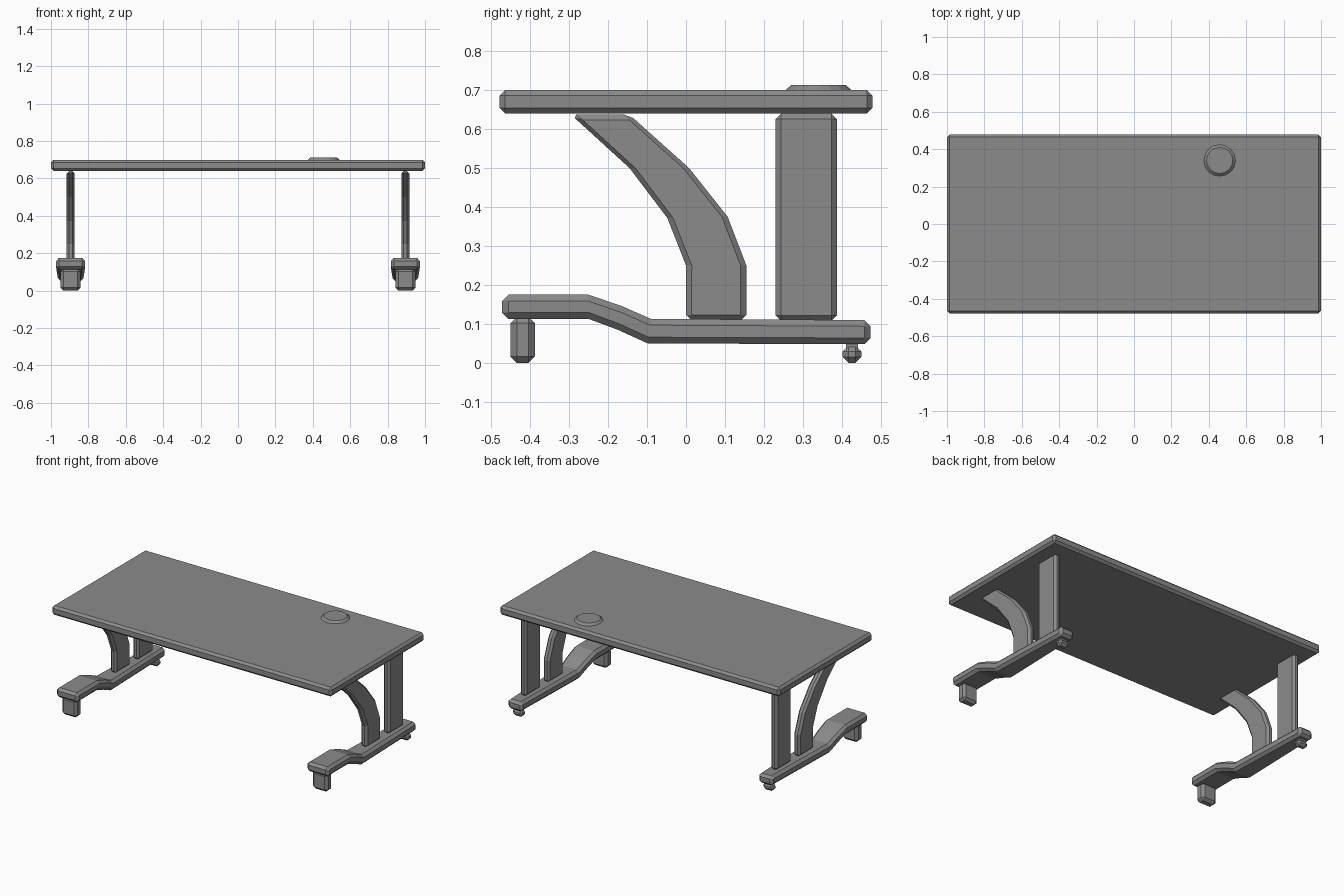
import bpy, bmesh, math

cube = bpy.data.objects.get("Cube")
if cube:
    bpy.data.objects.remove(cube, do_unlink=True)

grey = bpy.data.materials.new("mid grey")
grey.use_nodes = True
COLOUR = (0.26, 0.26, 0.26, 1)
grey.diffuse_color = COLOUR
grey.node_tree.nodes["Principled BSDF"].inputs["Base Color"].default_value = COLOUR

LEG_X = -0.895


def finish(name, bm, bevel=0, mirror=False):
    """Turn a bmesh into an object with chamfered edges and an optional mirrored twin."""
    bmesh.ops.recalc_face_normals(bm, faces=bm.faces)
    mesh = bpy.data.meshes.new(name)
    bm.to_mesh(mesh)
    bm.free()
    mesh.materials.append(grey)
    ob = bpy.data.objects.new(name, mesh)
    bpy.context.collection.objects.link(ob)
    if bevel:
        mod = ob.modifiers.new("chamfer", "BEVEL")
        mod.width = bevel
        mod.segments = 1
        mod.limit_method = 'ANGLE'
        mod.angle_limit = math.radians(35)
    if mirror:
        ob.modifiers.new("other side", "MIRROR")
    return ob


def strip(name, stations, bevel, mirror=True, x=LEG_X):
    """Loft rectangles; each station is (y, z), (y, z), half width in x."""
    bm = bmesh.new()
    rings = []
    for (y1, z1), (y2, z2), w in stations:
        corners = ((x - w, y1, z1), (x + w, y1, z1), (x + w, y2, z2), (x - w, y2, z2))
        rings.append([bm.verts.new(c) for c in corners])
    for a, b in zip(rings, rings[1:]):
        for i in range(4):
            j = (i + 1) % 4
            bm.faces.new((a[i], a[j], b[j], b[i]))
    bm.faces.new(rings[0])
    bm.faces.new(rings[-1])
    return finish(name, bm, bevel, mirror)


def box(name, w, y1, y2, z1, z2, bevel, mirror=True, x=LEG_X):
    return strip(name, [((y1, z1), (y2, z1), w), ((y1, z2), (y2, z2), w)],
                 bevel, mirror, x)


# Tabletop
box("tabletop", 1.0, -0.478, 0.478, 0.64, 0.70, 0.014, mirror=False, x=0)

# Round cable cover on the top
bm = bmesh.new()
bmesh.ops.create_cone(bm, cap_ends=True, segments=16, radius1=0.088, radius2=0.07, depth=0.016)
bmesh.ops.translate(bm, verts=bm.verts, vec=(0.458, 0.34, 0.705))
finish("cable_cover", bm)

# Rear upright posts
box("rear_post", 0.022, 0.23, 0.387, 0.108, 0.64, 0.014)

# Curved front arms
strip("curved_arm", [
    ((0.0, 0.11), (0.155, 0.11), 0.022),
    ((0.0, 0.25), (0.155, 0.25), 0.022),
    ((-0.048, 0.372), (0.107, 0.375), 0.022),
    ((-0.145, 0.50), (0.008, 0.50), 0.022),
    ((-0.295, 0.637), (-0.145, 0.637), 0.022),
], 0.013)

# Stepped feet, tapering towards the back
strip("foot", [
    ((-0.472, 0.113), (-0.472, 0.175), 0.078),
    ((-0.25, 0.113), (-0.25, 0.175), 0.078),
    ((-0.175, 0.085), (-0.165, 0.146), 0.074),
    ((-0.098, 0.05), (-0.09, 0.113), 0.068),
    ((0.474, 0.048), (0.474, 0.11), 0.05),
], 0.016)

# Front glides, rear glides and their short necks
box("front_glide", 0.054, -0.45, -0.388, 0.0, 0.118, 0.016)
box("rear_glide", 0.036, 0.402, 0.45, 0.0, 0.044, 0.015)
box("rear_glide_neck", 0.024, 0.411, 0.441, 0.035, 0.06, 0)
